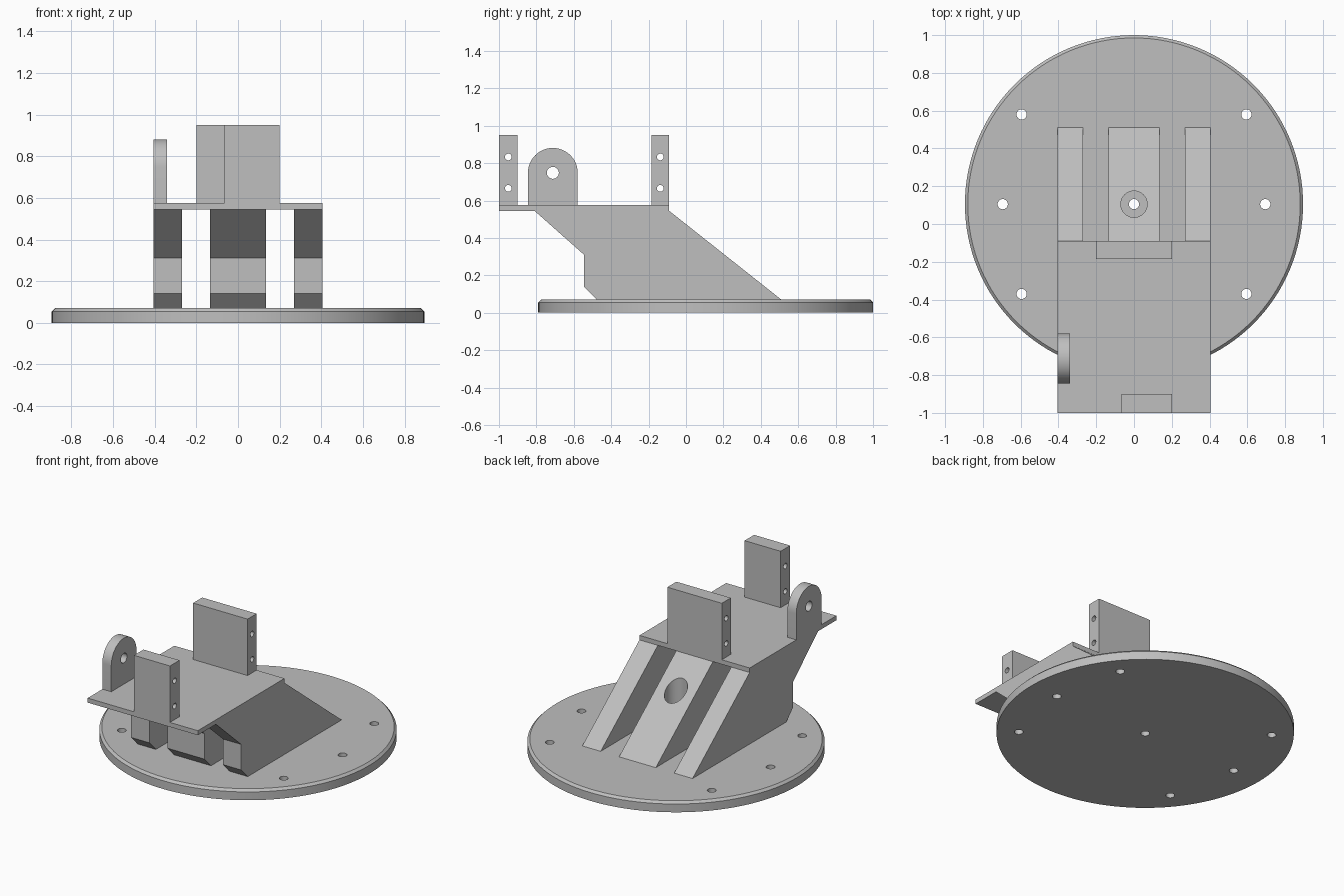
import bpy, bmesh
from math import radians, pi, cos, sin
from mathutils import Matrix, Vector

cube = bpy.data.objects.get("Cube")
if cube:
    bpy.data.objects.remove(cube, do_unlink=True)

grey = bpy.data.materials.new("plain grey")
grey.use_nodes = True
COLOUR = (0.52, 0.52, 0.52, 1)
grey.diffuse_color = COLOUR
grey.node_tree.nodes["Principled BSDF"].inputs["Base Color"].default_value = COLOUR


def make(name, bm):
    """Turn a bmesh into a grey object."""
    bmesh.ops.recalc_face_normals(bm, faces=bm.faces)
    mesh = bpy.data.meshes.new(name)
    bm.to_mesh(mesh)
    bm.free()
    mesh.materials.append(grey)
    obj = bpy.data.objects.new(name, mesh)
    bpy.context.collection.objects.link(obj)
    return obj


def prism(name, profile, x0, x1):
    """Extrude a (y, z) outline along x."""
    bm = bmesh.new()
    face = bm.faces.new([bm.verts.new((x0, y, z)) for y, z in profile])
    side = bmesh.ops.extrude_face_region(bm, geom=[face])["geom"]
    bmesh.ops.translate(bm, vec=(x1 - x0, 0, 0),
                        verts=[v for v in side if isinstance(v, bmesh.types.BMVert)])
    return make(name, bm)


def box(name, x0, x1, y0, y1, z0, z1):
    return prism(name, [(y0, z0), (y1, z0), (y1, z1), (y0, z1)], x0, x1)


def drill(obj, holes, radius, length, axis="Z"):
    """Cut round holes centred on the given points."""
    bm = bmesh.new()
    turn = Matrix.Rotation(pi / 2, 4, "Y") if axis == "X" else Matrix()
    for point in holes:
        bmesh.ops.create_cone(bm, cap_ends=True, segments=32, radius1=radius,
                              radius2=radius, depth=length,
                              matrix=Matrix.Translation(Vector(point)) @ turn)
    cutter = make("hole_cutter", bm)
    cutter.hide_render = True
    mod = obj.modifiers.new("holes", "BOOLEAN")
    mod.operation, mod.solver, mod.object = "DIFFERENCE", "EXACT", cutter
    bpy.context.view_layer.objects.active = obj
    bpy.ops.object.modifier_apply(modifier=mod.name)
    bpy.data.objects.remove(cutter, do_unlink=True)


def smooth(obj):
    bpy.ops.object.select_all(action="DESELECT")
    obj.select_set(True)
    bpy.context.view_layer.objects.active = obj
    bpy.ops.object.shade_smooth_by_angle(angle=radians(30))


CENTRE_Y, BASE_TOP, DECK_LOW, DECK_TOP, BLOCK_TOP = 0.105, 0.07, 0.545, 0.575, 0.95
HALF = 0.405

# Round base with a chamfered upper rim
bm = bmesh.new()
bmesh.ops.create_cone(bm, cap_ends=True, segments=128, radius1=0.895, radius2=0.895,
                      depth=BASE_TOP, matrix=Matrix.Translation((0, CENTRE_Y, BASE_TOP / 2)))
rim = [e for e in bm.edges if all(v.co.z > BASE_TOP / 2 for v in e.verts)]
bmesh.ops.bevel(bm, geom=rim, offset=0.015, segments=1, affect="EDGES")
base = make("round_base", bm)
bolts = [(s * x, CENTRE_Y + y, 0) for s in (-1, 1)
         for x, y in ((0.595, 0.475), (0.695, 0), (0.595, -0.475))]
drill(base, bolts + [(0, CENTRE_Y, 0)], 0.027, 0.5)
smooth(base)

# Three slanted ribs, the middle one with a bolt well
rib = [(-0.476, BASE_TOP), (-0.545, 0.14), (-0.545, 0.31), (-0.81, DECK_LOW),
       (-0.09, DECK_LOW), (0.51, BASE_TOP)]
prism("right_rib", rib, -HALF, -0.27)
prism("left_rib", rib, 0.27, HALF)
middle = prism("middle_rib", rib, -0.135, 0.135)
drill(middle, [(0, CENTRE_Y, 0.5)], 0.07, 1.0)
smooth(middle)

# Deck plate over the ribs
box("deck_plate", -HALF, HALF, -1, -0.09, DECK_LOW, DECK_TOP)

# Upright blocks with cross holes
for name, x0, y0, y1 in (("front_block", -0.065, -1, -0.9), ("back_block", -0.2, -0.185, -0.09)):
    block = box(name, x0, 0.2, y0, y1, DECK_TOP, BLOCK_TOP)
    mid = (y0 + y1) / 2
    drill(block, [(0, mid, 0.665), (0, mid, 0.833)], 0.018, 1.0, "X")
    smooth(block)

# Rounded lug on the right edge
LUG_Y, LUG_Z, LUG_R = -0.712, 0.748, 0.133
arc = [(LUG_Y + LUG_R * cos(pi * i / 24), LUG_Z + LUG_R * sin(pi * i / 24)) for i in range(25)]
lug = prism("pivot_lug", [(LUG_Y - LUG_R, DECK_TOP), (LUG_Y + LUG_R, DECK_TOP)] + arc, -HALF, -0.34)
drill(lug, [(-0.37, LUG_Y, LUG_Z)], 0.032, 0.5, "X")
smooth(lug)
